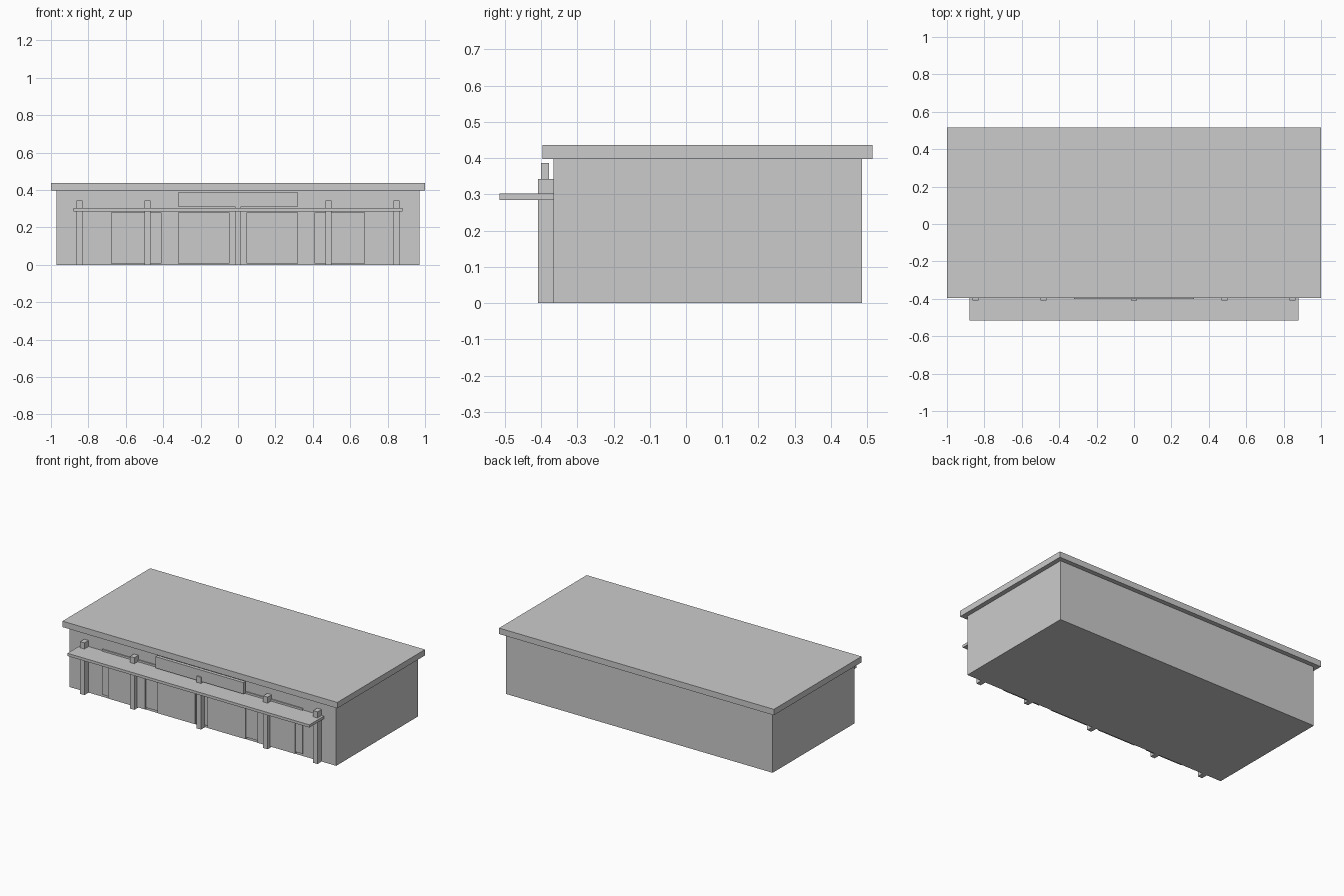
import bpy

if "Cube" in bpy.data.objects:
    bpy.data.objects.remove(bpy.data.objects["Cube"])


def box(name, x, y, z):
    """Axis-aligned box from (min, max) ranges."""
    bpy.ops.mesh.primitive_cube_add(size=1, location=[(a + b) / 2 for a, b in (x, y, z)])
    ob = bpy.context.object
    ob.name = name
    ob.scale = [b - a for a, b in (x, y, z)]
    bpy.ops.object.transform_apply(location=False, rotation=False, scale=True)
    return ob


WALL = -0.365  # y of the front wall

# Main building and overhanging roof slab
box("building_body", (-0.97, 0.97), (WALL, 0.485), (0, 0.40))
box("roof_slab", (-1, 1), (-0.396, 0.515), (0.398, 0.437))

# Shopfront backing panel with four window panels
box("shopfront_frame", (-0.73, 0.73), (WALL - 0.007, WALL + 0.005), (0.017, 0.315))
for i, (a, b) in enumerate([(-0.68, -0.41), (-0.32, -0.045), (0.045, 0.32), (0.41, 0.68)]):
    box(f"window_panel_{i + 1}", (a, b), (WALL - 0.016, WALL + 0.005), (0.008, 0.28))

# Front pillars
for i, x in enumerate((-0.848, -0.485, 0, 0.485, 0.848)):
    box(f"pillar_{i + 1}", (x - 0.016, x + 0.016), (-0.408, WALL + 0.002), (0, 0.343))

# Canopy and blank sign board
box("canopy", (-0.88, 0.88), (-0.515, WALL + 0.002), (0.285, 0.303))
box("sign_board", (-0.32, 0.32), (-0.40, -0.378), (0.312, 0.387))
